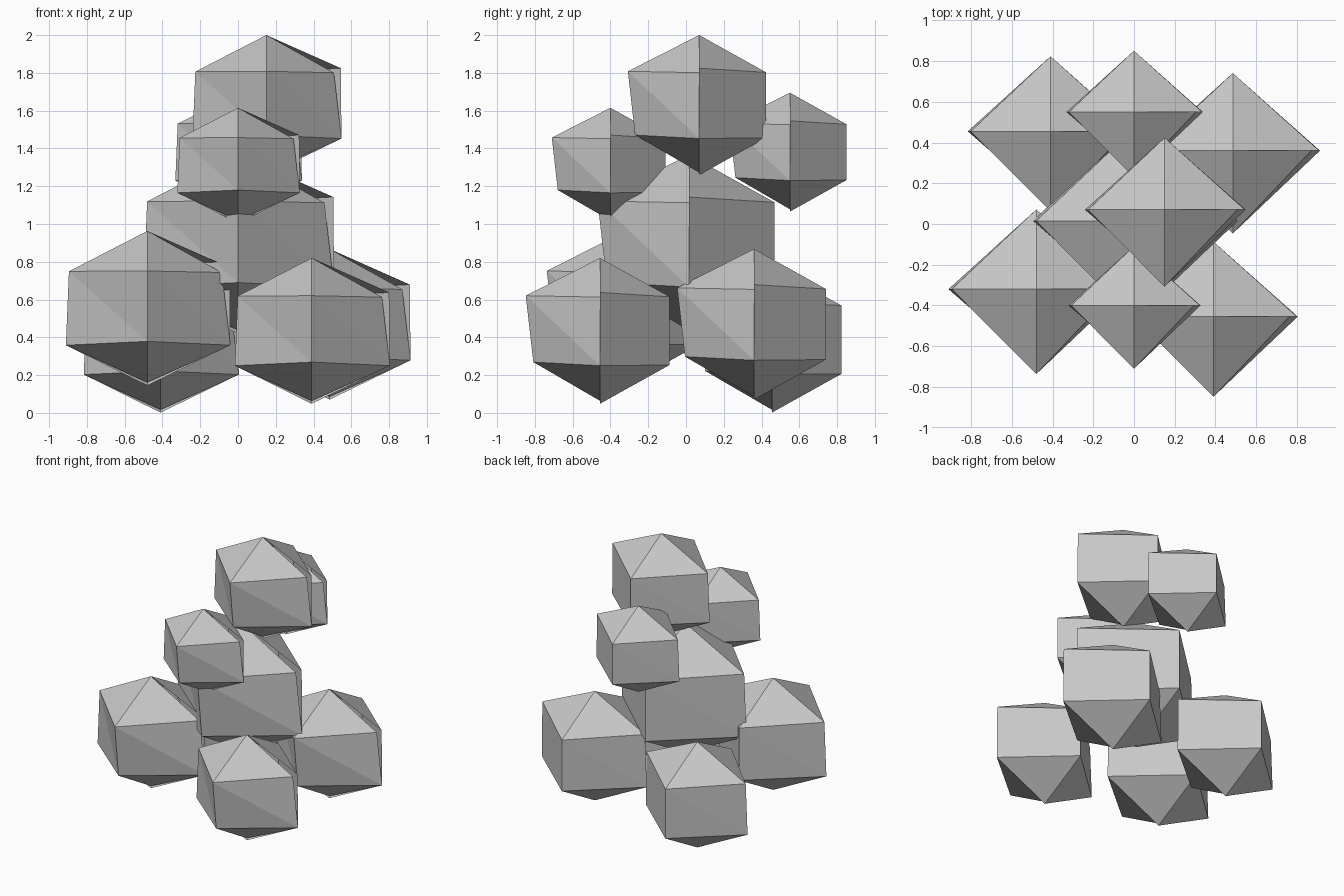
import bpy
import bmesh

if "Cube" in bpy.data.objects:
    bpy.data.objects.remove(bpy.data.objects["Cube"])

# One flat stone grey for everything
grey = bpy.data.materials.new("light_grey")
grey.diffuse_color = (0.58, 0.58, 0.58, 1)
grey.use_nodes = True
grey.node_tree.nodes["Principled BSDF"].inputs["Base Color"].default_value = grey.diffuse_color

# Ring corners in units of the half height, running left, front, right, back.
# The right corner of the upper ring is split where the skin does not quite meet.
UPPER = [(-1.03, 0, 0.47), (0, -1.035, 0.475), (0.98, 0, 0.455), (0, 0.97, 0.46)]
UPPER_SEAM = (1.08, 0, 0.52)
LOWER = [(-1.07, 0, -0.5), (0, -0.93, -0.45), (1.09, 0, -0.5), (0, 0.97, -0.49)]


def lump(name, x, y, z, size):
    """Slightly uneven four-sided ball: peak, two rings and a bottom point."""
    bm = bmesh.new()
    top = bm.verts.new((0, 0, 1))
    bottoms = [bm.verts.new((0, 0, h)) for h in (-0.99, -1.03)]
    upper = [bm.verts.new(p) for p in UPPER]
    lower = [bm.verts.new(p) for p in LOWER]
    seam = bm.verts.new(UPPER_SEAM)
    for i in range(4):
        j = (i + 1) % 4
        a = seam if i == 2 else upper[i]
        b = upper[j]
        bm.faces.new((top, a, b))                              # cap
        bm.faces.new((a, lower[i], lower[j]))                  # wall
        bm.faces.new((a, lower[j], b))
        bm.faces.new((bottoms[i // 2], lower[j], lower[i]))    # underside
    mesh = bpy.data.meshes.new(name)
    bm.to_mesh(mesh)
    bm.free()
    mesh.materials.append(grey)
    obj = bpy.data.objects.new(name, mesh)
    obj.location = (x, y, z)
    obj.scale = (size, size, size)
    bpy.context.collection.objects.link(obj)


# Four lumps at the base
lump("base_lump_front_left", -0.48, -0.32, 0.56, 0.403)
lump("base_lump_front_right", 0.39, -0.455, 0.44, 0.38)
lump("base_lump_back_right", 0.485, 0.36, 0.475, 0.393)
lump("base_lump_back_left", -0.41, 0.455, 0.393, 0.38)
# Large core
lump("core_lump", 0.0, 0.015, 0.90, 0.467)
# Upper pair and the peak
lump("upper_lump_front", 0.0, -0.40, 1.315, 0.30)
lump("upper_lump_back", 0.0, 0.55, 1.385, 0.31)
lump("peak_lump", 0.15, 0.07, 1.635, 0.365)
